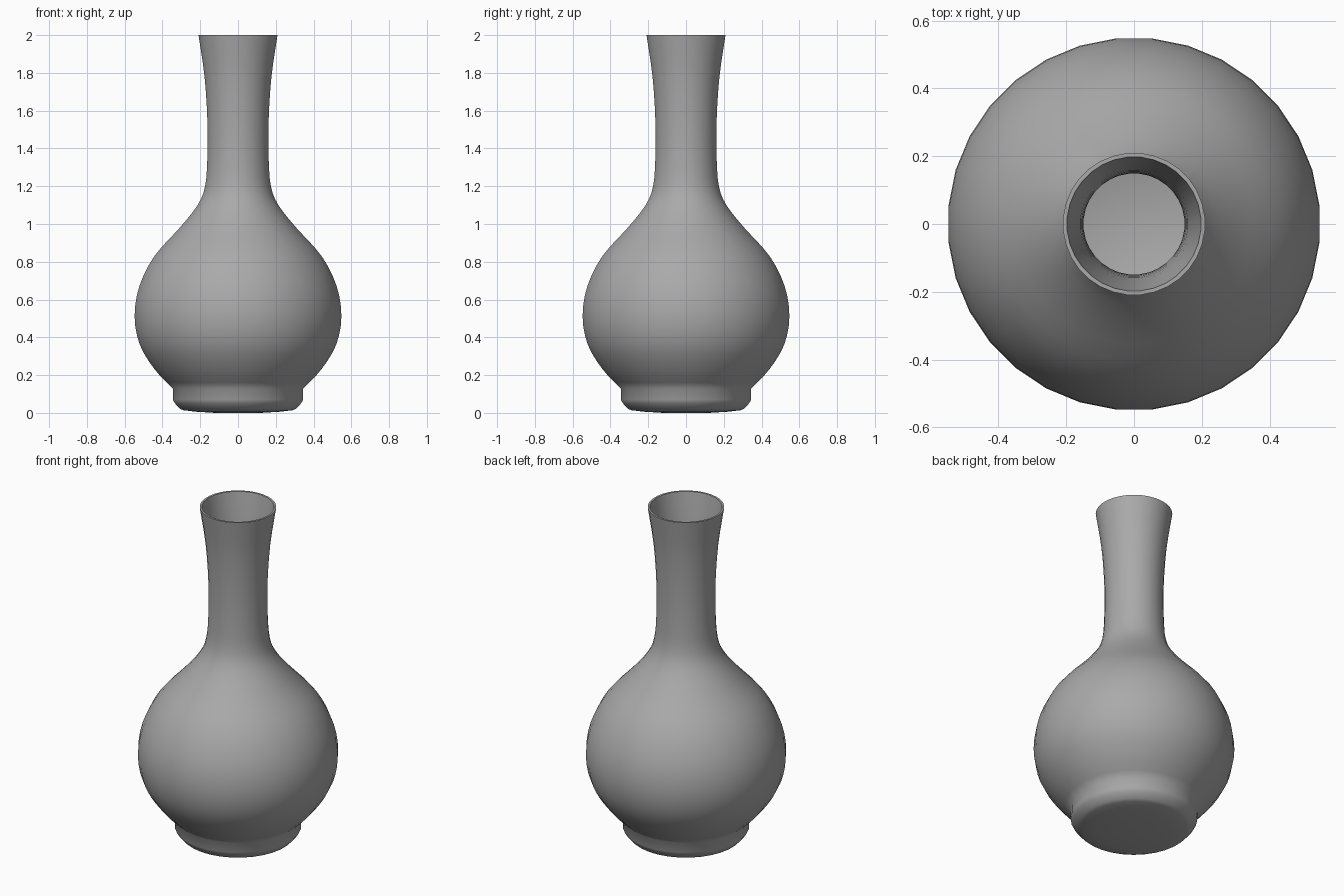
import bpy, bmesh, math
from mathutils import Vector

SIDES = 32
WALL = 0.012

cube = bpy.data.objects.get("Cube")
if cube:
    bpy.data.objects.remove(cube, do_unlink=True)

glaze = bpy.data.materials.new("grey glaze")
glaze.use_nodes = True
GREY = (0.4, 0.4, 0.4, 1)
glaze.diffuse_color = GREY
glaze.node_tree.nodes["Principled BSDF"].inputs["Base Color"].default_value = GREY


def smooth_path(points, steps):
    """Catmull-Rom curve through (radius, height) points."""
    p = [Vector(q) for q in points]
    p = [2 * p[0] - p[1]] + p + [2 * p[-1] - p[-2]]
    path = []
    for a, b, c, d in zip(p, p[1:], p[2:], p[3:]):
        for i in range(steps):
            t = i / steps
            path.append(0.5 * (2 * b + (c - a) * t + (2 * a - 5 * b + 4 * c - d) * t * t
                               + (3 * b - a - 3 * c + d) * t ** 3))
    return path + [p[-2]]


def lathe(name, profile):
    """Spin a profile round z, with a cap at both ends."""
    bm = bmesh.new()
    rings = []
    for r, z in profile:
        angles = [math.tau * (i + 0.5) / SIDES for i in range(SIDES)]
        rings.append([bm.verts.new((r * math.cos(a), r * math.sin(a), z)) for a in angles])
    for low, high in zip(rings, rings[1:]):
        for i in range(SIDES):
            j = (i + 1) % SIDES
            bm.faces.new((low[i], low[j], high[j], high[i]))
    bm.faces.new(rings[0][::-1])
    bm.faces.new(rings[-1])
    mesh = bpy.data.meshes.new(name)
    bm.to_mesh(mesh)
    bm.free()
    mesh.materials.append(glaze)
    obj = bpy.data.objects.new(name, mesh)
    bpy.context.collection.objects.link(obj)
    bpy.ops.object.select_all(action="DESELECT")
    obj.select_set(True)
    bpy.context.view_layer.objects.active = obj
    bpy.ops.object.shade_smooth_by_angle(angle=math.radians(50))
    return obj


# Foot, then the round belly, shoulder and flared neck
foot = [(0.12, 0), (0.22, 0.006), (0.29, 0.014), (0.31, 0.022), (0.335, 0.05), (0.347, 0.07)]
body = smooth_path([(0.347, 0.128), (0.443, 0.23), (0.522, 0.36), (0.55, 0.51), (0.525, 0.67),
                    (0.445, 0.83), (0.31, 0.98), (0.215, 1.1), (0.175, 1.2), (0.163, 1.35),
                    (0.163, 1.55), (0.178, 1.78), (0.21, 2.0)], 3)

# The inside follows the outside, one wall thickness in
lining = []
for i, point in enumerate(body):
    run = body[min(i + 1, len(body) - 1)] - body[max(i - 1, 0)]
    lining.append(point + Vector((-run.y, run.x)).normalized() * WALL)
lining[-1].y = 2.0
floor = [(0.3, 0.1)]

lathe("vase", foot + body + lining[::-1] + floor)
